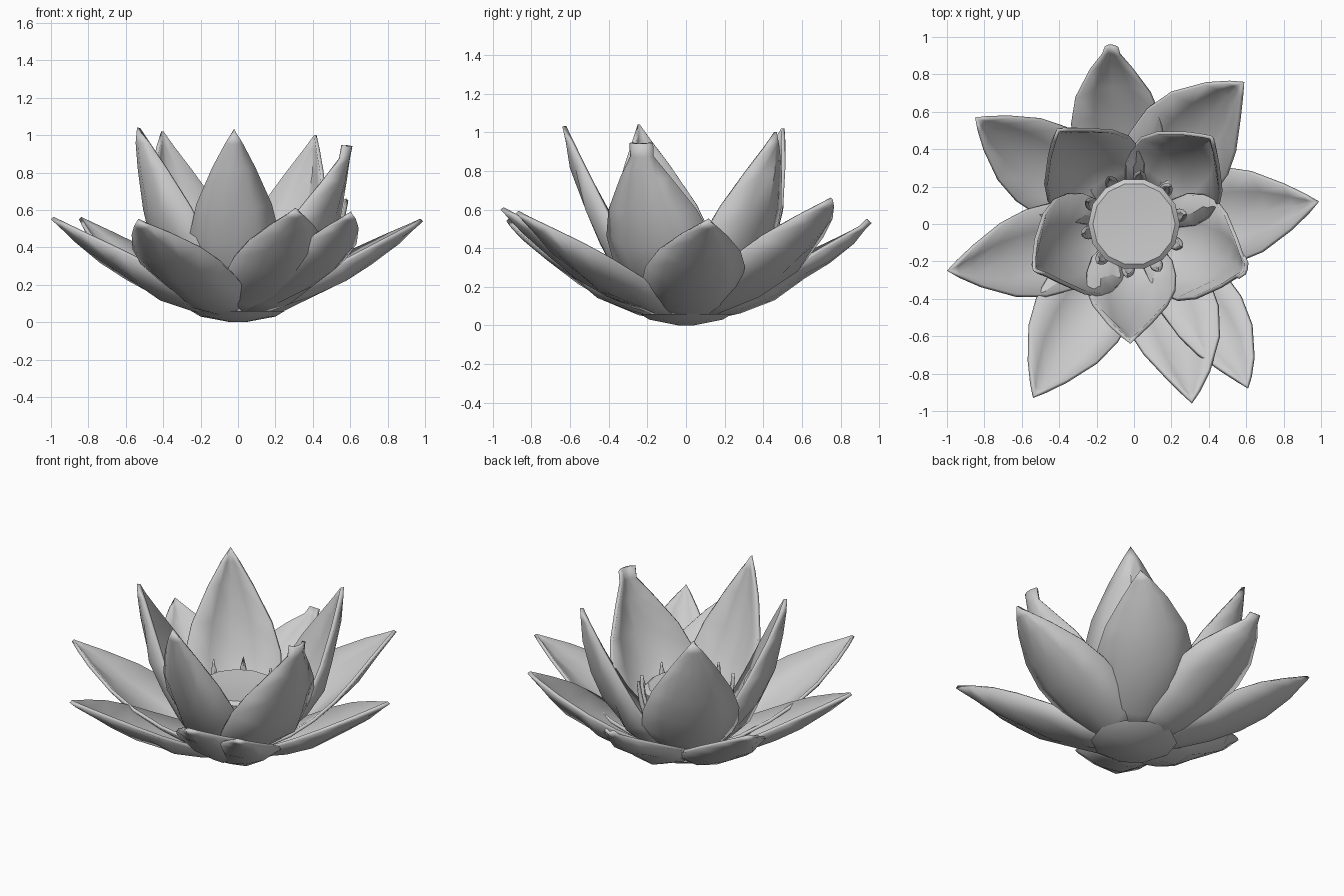
import bpy, bmesh, math, random
from mathutils import Vector

random.seed(4)
cube = bpy.data.objects.get("Cube")
if cube:
    bpy.data.objects.remove(cube, do_unlink=True)

# One flat grey for the whole flower
grey = bpy.data.materials.new("petal grey")
grey.use_nodes = True
grey.diffuse_color = (0.6, 0.6, 0.6, 1)
grey.node_tree.nodes["Principled BSDF"].inputs["Base Color"].default_value = (0.6, 0.6, 0.6, 1)


def finish(name, bm, angle):
    mesh = bpy.data.meshes.new(name)
    bm.to_mesh(mesh)
    bm.free()
    mesh.materials.append(grey)
    obj = bpy.data.objects.new(name, mesh)
    bpy.context.collection.objects.link(obj)
    bpy.ops.object.select_all(action="DESELECT")
    obj.select_set(True)
    bpy.context.view_layer.objects.active = obj
    bpy.ops.object.shade_smooth_by_angle(angle=math.radians(angle))
    return obj


# (position along the petal, share of its half width)
OUTLINE = [(0, .6), (.18, .9), (.36, 1), (.54, 1), (.7, .84), (.86, .48), (.95, .2), (1, 0)]
ACROSS = [-1, -.5, 0, .5, 1]


def petal(name, base, mid, tip, half, cup, blunt=0):
    """Cupped leaf swept along a curve that passes through base, mid and tip."""
    base, mid, tip = Vector(base), Vector(mid), Vector(tip)
    ctrl = 2 * mid - (base + tip) / 2
    bm = bmesh.new()
    rows = []
    for t, share in OUTLINE:
        p = base * (1 - t) ** 2 + ctrl * 2 * t * (1 - t) + tip * t * t
        tangent = ((ctrl - base) * (1 - t) + (tip - ctrl) * t).normalized()
        side = Vector((-tangent.y, tangent.x, 0)).normalized()
        normal = tangent.cross(side)
        w = half * max(share, blunt)
        row = []
        for u in ACROSS:
            # slight crumples inside the blade, clean along the outline
            crumple = random.uniform(-.07, .07) * w if abs(u) < 1 and t > 0 else 0
            row.append(bm.verts.new(p + side * u * w + normal * (cup * w * u * u + crumple)))
        rows.append(row)
    for a, b in zip(rows, rows[1:]):
        for j in range(len(ACROSS) - 1):
            bm.faces.new((a[j], b[j], b[j + 1], a[j + 1]))
    bmesh.ops.remove_doubles(bm, verts=bm.verts, dist=.0005)
    obj = finish(name, bm, 40)
    thick = obj.modifiers.new("thickness", "SOLIDIFY")
    thick.thickness = .02
    thick.offset = 1


def lathe(name, profile, sides):
    """Turned part from (radius, height) points."""
    bm = bmesh.new()
    rings = [[bm.verts.new((r * math.cos(math.tau * k / sides), r * math.sin(math.tau * k / sides), z))
              for k in range(sides)] for r, z in profile]
    for a, b in zip(rings, rings[1:]):
        for k in range(sides):
            n = (k + 1) % sides
            bm.faces.new((a[k], a[n], b[n], b[k]))
    bm.faces.new(rings[0][::-1])
    bm.faces.new(rings[-1])
    bmesh.ops.recalc_face_normals(bm, faces=bm.faces)
    finish(name, bm, 35)


# Wide outer petals: middle, tip, half width, bluntness of the tip
outer = [
    ((-.10, .58, .21), (-.12, .96, .53), .24, .15),
    ((.31, .47, .24), (.59, .76, .65), .28, 0),
    ((.53, .05, .19), (.99, .12, .54), .26, 0),
    ((.41, -.50, .24), (.61, -.88, .58), .20, 0),
    ((.22, -.53, .23), (.31, -.96, .60), .25, 0),
    ((-.31, -.52, .20), (-.54, -.93, .54), .25, 0),
    ((-.54, -.16, .19), (-1.0, -.25, .55), .24, 0),
    ((-.51, .33, .20), (-.85, .57, .55), .24, 0),
]
for i, (mid, tip, half, blunt) in enumerate(outer, 1):
    petal(f"outer_petal_{i}", (mid[0] * .15, mid[1] * .15, .02), mid, tip, half, .42, blunt)

# Upright inner petals
inner = [
    ((-.02, -.44, .38), (-.02, -.64, 1.03), .24, 0),
    ((.44, -.18, .36), (.61, -.24, .94), .29, .22),
    ((.32, .36, .37), (.42, .47, 1.00), .28, 0),
    ((-.31, .38, .37), (-.41, .51, 1.02), .28, 0),
    ((-.41, -.18, .37), (-.54, -.25, 1.04), .29, 0),
]
for i, (mid, tip, half, blunt) in enumerate(inner, 1):
    petal(f"inner_petal_{i}", (mid[0] * .3, mid[1] * .3, .06), mid, tip, half, .5, blunt)

# Ring of little stamens around the seed pod
STAMENS = 10
for k in range(STAMENS):
    a = math.tau * (k + .3) / STAMENS
    c, s = math.cos(a), math.sin(a)
    petal(f"stamen_{k + 1}", (.18 * c, .18 * s, .14), (.26 * c, .26 * s, .28),
          (.29 * c, .29 * s, random.uniform(.42, .5)), .035, .3)

# Seed pod in the middle and the shallow cup underneath
lathe("seed_pod", [(.13, .06), (.19, .24), (.24, .38), (.245, .42), (.22, .44), (.08, .43)], 14)
lathe("base_cup", [(.04, 0), (.2, .03), (.25, .06), (.05, .05)], 10)
